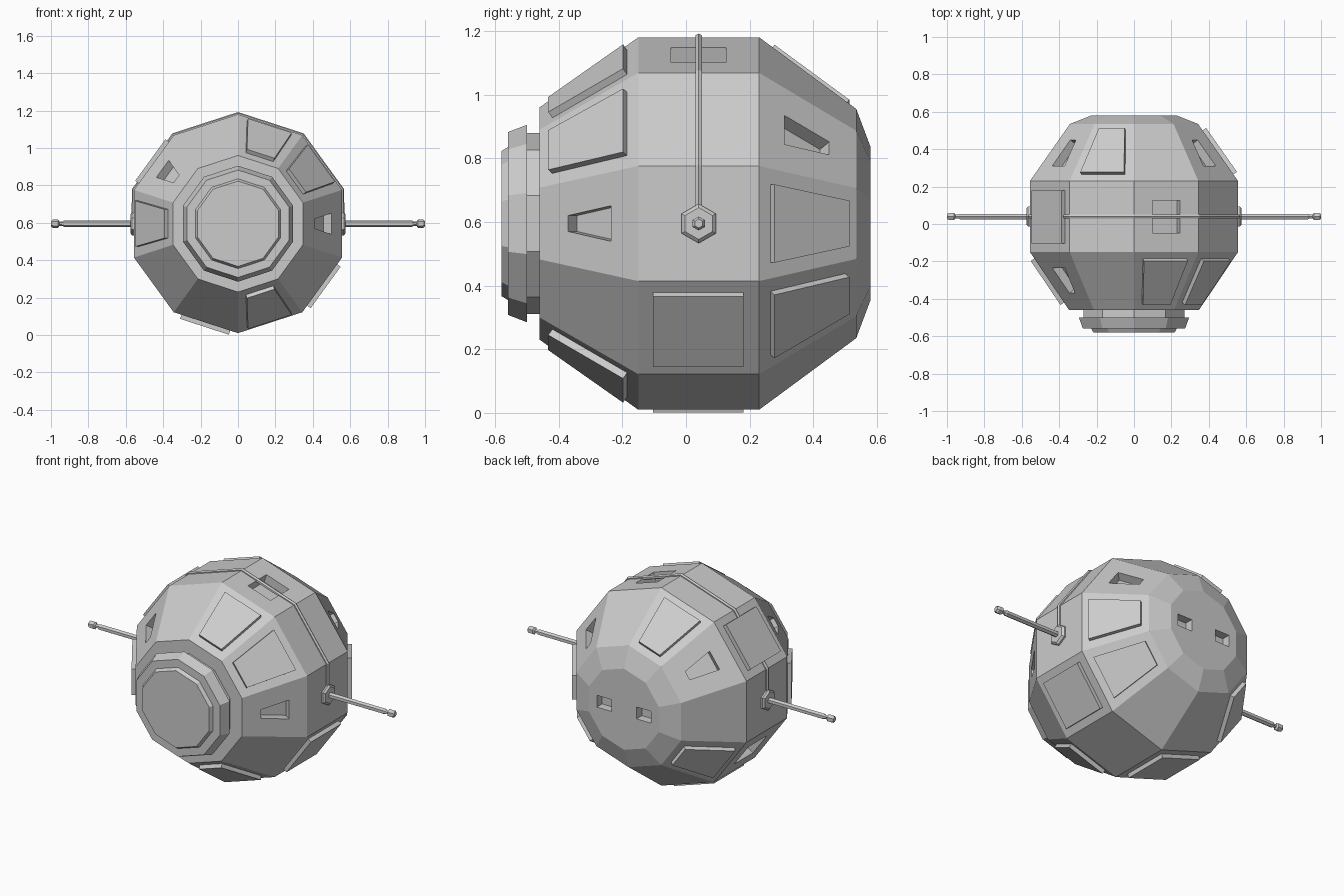
import bpy, bmesh
from math import sin, cos, pi, radians
from mathutils import Vector

if "Cube" in bpy.data.objects:
    bpy.data.objects.remove(bpy.data.objects["Cube"])

CZ = 0.595            # height of the hull axis
APO = cos(pi / 10)    # apothem / radius of a decagon


def finish(name, bm):
    bmesh.ops.recalc_face_normals(bm, faces=bm.faces)
    me = bpy.data.meshes.new(name)
    bm.to_mesh(me)
    bm.free()
    ob = bpy.data.objects.new(name, me)
    bpy.context.collection.objects.link(ob)
    return ob


def lathe(name, profile, sides, place):
    """Closed solid from (position along axis, radius) pairs."""
    bm = bmesh.new()
    rings = [[bm.verts.new(place(p, r * sin(2 * pi * i / sides), r * cos(2 * pi * i / sides)))
              for i in range(sides)] for p, r in profile]
    for a, b in zip(rings, rings[1:]):
        for i in range(sides):
            j = (i + 1) % sides
            bm.faces.new((a[i], a[j], b[j], b[i]))
    bm.faces.new(rings[0])
    bm.faces.new(rings[-1])
    return finish(name, bm)


def along_y(p, u, v):
    return (u, p, CZ + v)


# hull bands: (y0, radius0, y1, radius1)
BANDS = {
    "front": (-0.46, 0.365, -0.15, 0.585),
    "mid": (-0.15, 0.585, 0.23, 0.585),
    "back": (0.23, 0.585, 0.535, 0.36),
}


def facet_prism(bm, band, angle, ends, low, high):
    """Trapezoid block on a hull facet; ends = two (y, half width)."""
    y0, r0, y1, r1 = BANDS[band]
    slope = (r1 - r0) * APO / (y1 - y0)
    a = radians(angle)
    rad = Vector((sin(a), 0, cos(a)))
    tan = Vector((cos(a), 0, -sin(a)))
    n = (rad - Vector((0, slope, 0))).normalized()
    layers = []
    for h in (low, high):
        layer = []
        for (y, w), signs in zip(ends, ((-1, 1), (1, -1))):
            base = rad * (r0 * APO + slope * (y - y0)) + Vector((0, y, CZ)) + n * h
            layer += [bm.verts.new(base + tan * w * s) for s in signs]
        layers.append(layer)
    lo, hi = layers
    bm.faces.new(lo)
    bm.faces.new(hi)
    for i in range(4):
        j = (i + 1) % 4
        bm.faces.new((lo[i], lo[j], hi[j], hi[i]))


# faceted hull
hull = lathe("hull", [(-0.46, 0.365), (-0.15, 0.585), (0.23, 0.585),
                      (0.535, 0.36), (0.58, 0.24)], 10, along_y)

# recesses cut into the hull
HOLES = {
    "front": ([(-0.37, 0.025), (-0.235, 0.056)], (90, -54)),
    "mid": ([(-0.047, 0.077), (0.125, 0.077)], (18, -126)),
    "back": ([(0.31, 0.056), (0.45, 0.025)], (54, -54)),
}
bm = bmesh.new()
for band, (ends, angles) in HOLES.items():
    for ang in angles:
        facet_prism(bm, band, ang, ends, -0.05, 0.03)
for x in (-0.13, 0.13):
    cube = bmesh.ops.create_cube(bm, size=1)["verts"]
    bmesh.ops.scale(bm, vec=(0.095, 0.1, 0.07), verts=cube)
    bmesh.ops.translate(bm, vec=(x, 0.58, CZ), verts=cube)
cutter = finish("recess_cutter", bm)
cutter.hide_render = True
mod = hull.modifiers.new("recesses", "BOOLEAN")
mod.operation = "DIFFERENCE"
mod.solver = "EXACT"
mod.object = cutter
bpy.context.view_layer.objects.active = hull
bpy.ops.object.modifier_apply(modifier=mod.name)
bpy.data.objects.remove(cutter)

# raised panels
PANELS = {
    "front": ([(-0.42, 0.077), (-0.185, 0.123)], (18, 54, 162, -90)),
    "mid": ([(-0.103, 0.137), (0.18, 0.137)], (126, -54, -162)),
    "back": ([(0.265, 0.123), (0.5, 0.072)], (90, 126, -18, -126)),
}
for band, (ends, angles) in PANELS.items():
    for ang in angles:
        bm = bmesh.new()
        facet_prism(bm, band, ang, ends, -0.01, 0.023)
        finish(f"{band}_panel", bm)

# front hatch with flared collar
lathe("front_hatch", [(-0.45, 0.285), (-0.50, 0.285), (-0.50, 0.31), (-0.56, 0.287),
                      (-0.56, 0.24), (-0.58, 0.228)], 10, along_y)

# side antennas with hexagonal mounts and knobs
ANTENNA = [(0.54, 0.062), (0.566, 0.062), (0.576, 0.05), (0.576, 0.017), (0.93, 0.017),
           (0.94, 0.011), (0.955, 0.011), (0.962, 0.022), (0.99, 0.022), (1.0, 0.014)]
for side, s in (("right", 1), ("left", -1)):
    lathe(side + "_antenna", ANTENNA, 6, lambda p, u, v: (s * p, 0.04 + u, CZ + v))

# cable following the hull from one antenna to the other
pts = [(0.585 * sin(radians(a)), CZ + 0.585 * cos(radians(a))) for a in range(-72, 73, 36)]
pts = [(pts[0][0], CZ + 0.04)] + pts + [(pts[-1][0], CZ + 0.04)]
curve = bpy.data.curves.new("cable", "CURVE")
curve.dimensions = "3D"
curve.bevel_depth = 0.012
curve.bevel_resolution = 1
curve.use_fill_caps = True
spline = curve.splines.new("POLY")
spline.points.add(len(pts) - 1)
for p, (x, z) in zip(spline.points, pts):
    p.co = (x, 0.04, z, 1)
    spline.use_smooth = False
bpy.context.collection.objects.link(bpy.data.objects.new("cable", curve))
